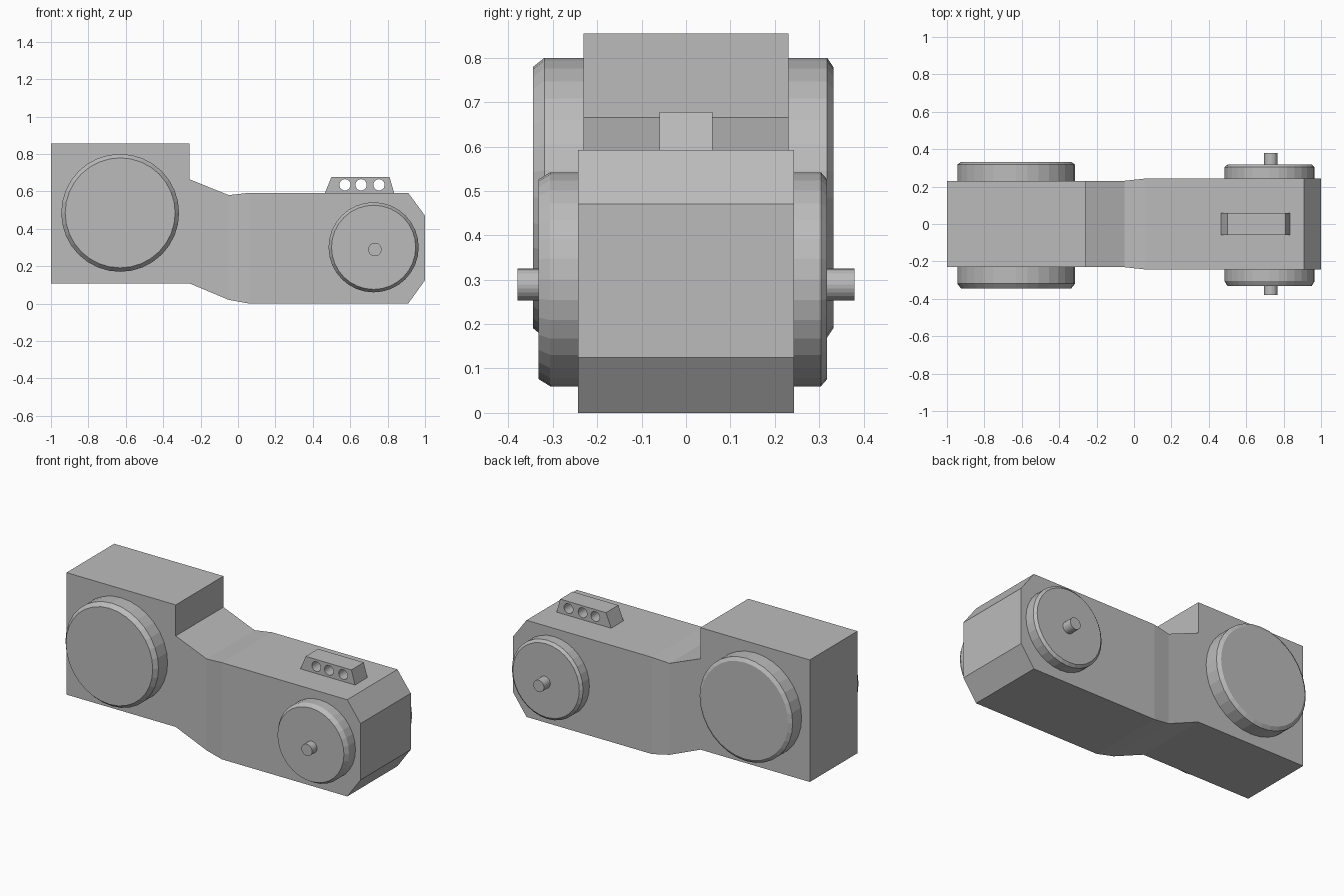
import bpy, bmesh, math

if "Cube" in bpy.data.objects:
    bpy.data.objects.remove(bpy.data.objects["Cube"])

grey = bpy.data.materials.new("plain grey")
grey.diffuse_color = (0.5, 0.5, 0.5, 1)
grey.use_nodes = True
grey.node_tree.nodes["Principled BSDF"].inputs["Base Color"].default_value = grey.diffuse_color


def finish(bm, name):
    bmesh.ops.recalc_face_normals(bm, faces=bm.faces)
    me = bpy.data.meshes.new(name)
    bm.to_mesh(me)
    bm.free()
    me.materials.append(grey)
    ob = bpy.data.objects.new(name, me)
    bpy.context.collection.objects.link(ob)
    return ob


def skin(bm, rings):
    """Join rings of points into a closed solid."""
    rows = [[bm.verts.new(p) for p in r] for r in rings]
    n = len(rows[0])
    for a, b in zip(rows, rows[1:]):
        for i in range(n):
            j = (i + 1) % n
            bm.faces.new((a[i], a[j], b[j], b[i]))
    bm.faces.new(rows[0])
    bm.faces.new(rows[-1])


def box_loft(name, sections):
    """Sections along x: (x, bottom, top, half width)."""
    bm = bmesh.new()
    skin(bm, [[(x, -w, lo), (x, w, lo), (x, w, hi), (x, -w, hi)]
              for x, lo, hi, w in sections])
    return finish(bm, name)


def disc(bm, x, z, steps, sides=32):
    """Round solid along y: steps are (y, radius)."""
    angles = [2 * math.pi * i / sides for i in range(sides)]
    skin(bm, [[(x + r * math.cos(a), y, z + r * math.sin(a)) for a in angles]
              for y, r in steps])


# Body: tall rear block, then tapered neck and chamfered front
box_loft("rear_block", [(-1, 0.108, 0.855, 0.231), (-0.26, 0.108, 0.855, 0.231)])
box_loft("front_body", [(-0.26, 0.108, 0.665, 0.231), (-0.05, 0.02, 0.58, 0.231),
                        (0.06, 0.0, 0.592, 0.243), (0.91, 0.0, 0.592, 0.243),
                        (1.0, 0.125, 0.47, 0.243)])

# Wheels with bevelled rims, slightly deeper on the front (-y) side
for name, x, z, r, cap, near, far in (
        ("rear_wheel", -0.63, 0.485, 0.315, 0.294, -0.345, 0.332),
        ("front_wheel", 0.725, 0.301, 0.241, 0.225, -0.332, 0.318)):
    for side, end, bevel in (("right", near, 0.026), ("left", far, 0.014)):
        s = math.copysign(1, end)
        bm = bmesh.new()
        disc(bm, x, z, [(s * 0.2, r), (end - s * bevel, r), (end, cap)])
        finish(bm, name + "_" + side)

# Axle stubs through the front wheels
bm = bmesh.new()
disc(bm, 0.732, 0.289, [(-0.38, 0.036), (0.38, 0.036)], 24)
finish(bm, "front_axle")

# Top lug with three holes drilled across
bm = bmesh.new()
lug_profile = [(0.46, 0.58), (0.50, 0.678), (0.81, 0.678), (0.838, 0.58)]
skin(bm, [[(x, y, z) for x, z in lug_profile] for y in (-0.06, 0.06)])
lug = finish(bm, "drilled_lug")
bm = bmesh.new()
for x in (0.572, 0.658, 0.754):
    disc(bm, x, 0.635, [(-0.1, 0.03), (0.1, 0.03)], 24)
cutter = finish(bm, "hole_cutter")
cutter.hide_render = True
mod = lug.modifiers.new("holes", 'BOOLEAN')
mod.operation = 'DIFFERENCE'
mod.solver = 'EXACT'
mod.object = cutter
deps = bpy.context.evaluated_depsgraph_get()
lug.data = bpy.data.meshes.new_from_object(lug.evaluated_get(deps))
lug.modifiers.clear()
bpy.data.objects.remove(cutter)
